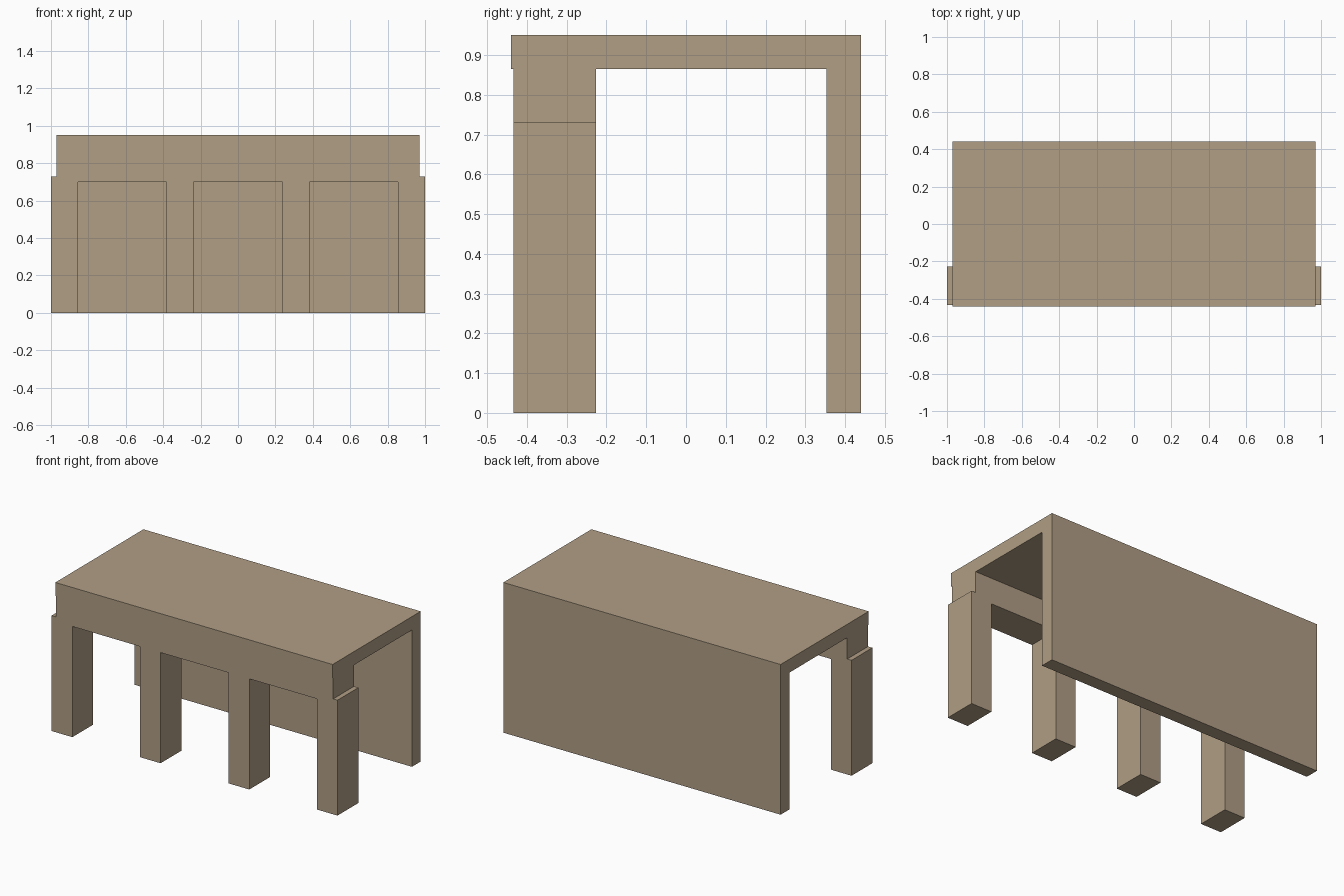
import bpy
import bmesh
from mathutils import Vector

cube = bpy.data.objects.get("Cube")
if cube:
    bpy.data.objects.remove(cube, do_unlink=True)

# One sandstone colour for everything
stone = bpy.data.materials.new("sandstone")
stone.use_nodes = True
colour = (0.434, 0.342, 0.235, 1)
stone.diffuse_color = colour
stone.node_tree.nodes["Principled BSDF"].inputs["Base Color"].default_value = colour


def extrude_profile(name, points, direction):
    """Fill a closed outline and extrude it into a solid."""
    bm = bmesh.new()
    face = bm.faces.new([bm.verts.new(p) for p in points])
    result = bmesh.ops.extrude_face_region(bm, geom=[face], use_keep_orig=True)
    moved = [g for g in result["geom"] if isinstance(g, bmesh.types.BMVert)]
    bmesh.ops.translate(bm, verts=moved, vec=Vector(direction))
    bmesh.ops.recalc_face_normals(bm, faces=bm.faces)
    mesh = bpy.data.meshes.new(name)
    bm.to_mesh(mesh)
    bm.free()
    mesh.materials.append(stone)
    obj = bpy.data.objects.new(name, mesh)
    bpy.context.collection.objects.link(obj)
    return obj


HALF_ROOF = 0.97
ROOF_BOTTOM, ROOF_TOP = 0.865, 0.95
HALF_DEPTH = 0.44

# Roof slab and back wall share one L-shaped side profile
side = [(-HALF_DEPTH, ROOF_BOTTOM), (0.353, ROOF_BOTTOM), (0.353, 0),
        (HALF_DEPTH, 0), (HALF_DEPTH, ROOF_TOP), (-HALF_DEPTH, ROOF_TOP)]
extrude_profile("roof_and_back_wall", [(-HALF_ROOF, y, z) for y, z in side],
                (2 * HALF_ROOF, 0, 0))

# Front colonnade: beam on four pillars, the outer two stepping out at the ends
FRONT, DEPTH = -0.434, 0.208
OPENING_TOP, SHOULDER = 0.70, 0.73
outline = [(-HALF_ROOF, ROOF_BOTTOM), (-HALF_ROOF, SHOULDER), (-1, SHOULDER), (-1, 0)]
for left, right in ((-0.855, -0.383), (-0.238, 0.238), (0.383, 0.855)):
    outline += [(left, 0), (left, OPENING_TOP), (right, OPENING_TOP), (right, 0)]
outline += [(1, 0), (1, SHOULDER), (HALF_ROOF, SHOULDER), (HALF_ROOF, ROOF_BOTTOM)]
extrude_profile("front_colonnade", [(x, FRONT, z) for x, z in outline], (0, DEPTH, 0))
